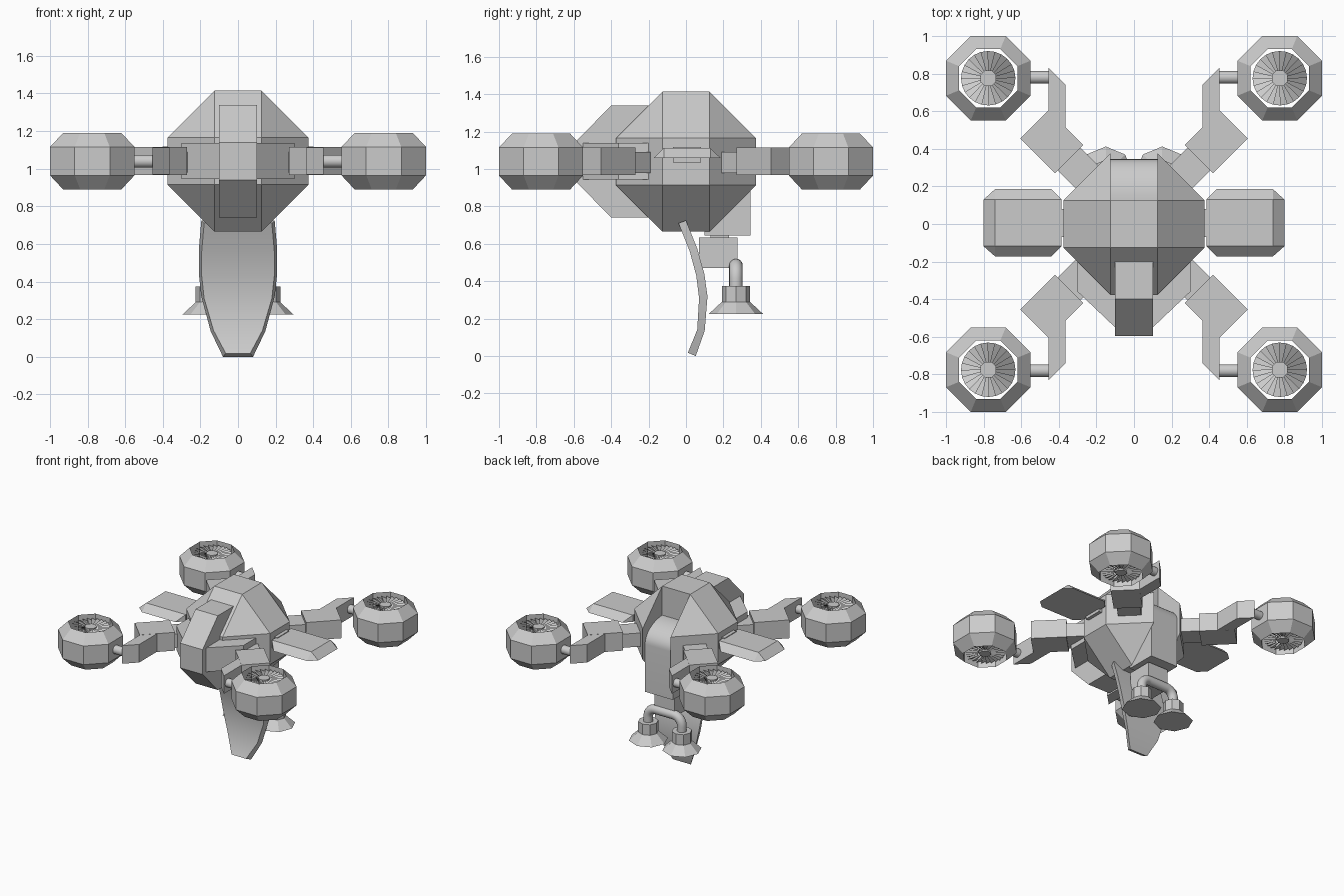
import bpy, bmesh, math
from math import sin, cos, pi

if "Cube" in bpy.data.objects:
    bpy.data.objects.remove(bpy.data.objects["Cube"])

grey = bpy.data.materials.new("light_grey")
grey.diffuse_color = (0.6, 0.6, 0.6, 1)
grey.use_nodes = True
grey.node_tree.nodes["Principled BSDF"].inputs["Base Color"].default_value = grey.diffuse_color
ZC = 1.04            # height of the hull centre line
SIGNS = (-1, 1)


def finish(name, bm, solid=True):
    if solid:
        bmesh.ops.recalc_face_normals(bm, faces=bm.faces[:])
    me = bpy.data.meshes.new(name)
    bm.to_mesh(me)
    bm.free()
    me.materials.append(grey)
    ob = bpy.data.objects.new(name, me)
    bpy.context.collection.objects.link(ob)
    bpy.ops.object.select_all(action='DESELECT')
    ob.select_set(True)
    bpy.context.view_layer.objects.active = ob
    bpy.ops.object.shade_smooth_by_angle(angle=math.radians(30))
    return ob


def hull(name, pts):
    """Convex solid around a few points."""
    bm = bmesh.new()
    vs = [bm.verts.new(p) for p in pts]
    r = bmesh.ops.convex_hull(bm, input=vs)
    junk = {v for v in r["geom_interior"] + r["geom_unused"]
            if isinstance(v, bmesh.types.BMVert)}
    bmesh.ops.delete(bm, geom=list(junk), context='VERTS')
    bmesh.ops.dissolve_limit(bm, angle_limit=0.01, verts=bm.verts[:], edges=bm.edges[:])
    return finish(name, bm)


def box(name, x, y, z):
    return hull(name, [(a, b, c) for a in x for b in y for c in z])


def slab(name, pts, lo, hi):
    """Convex plan outline given thickness in z."""
    return hull(name, [(x, y, z) for x, y in pts for z in (lo, hi)])


def loft(name, rings, closed=False):
    """Skin a row of point rings, capped unless closed into a loop."""
    bm = bmesh.new()
    rows = [[bm.verts.new(p) for p in r] for r in rings]
    n = len(rows[0])
    pairs = list(zip(rows, rows[1:]))
    if closed:
        pairs.append((rows[-1], rows[0]))
    else:
        bm.faces.new(rows[0])
        bm.faces.new(rows[-1])
    for a, b in pairs:
        for i in range(n):
            j = (i + 1) % n
            bm.faces.new((a[i], a[j], b[j], b[i]))
    return finish(name, bm)


def turned(name, x, y, profile, n=8, turn=0.0, closed=False):
    """Upright turned part from (radius, z) pairs."""
    return loft(name, [[(x + r * cos(turn + 2 * pi * i / n),
                         y + r * sin(turn + 2 * pi * i / n), z) for i in range(n)]
                       for r, z in profile], closed)


# Faceted body with an open channel down its back
A, B = 0.125, 0.375
corners = [(sx * p[0], sy * p[1], ZC + sz * p[2])
           for p in ((B, A, A), (A, B, A), (A, A, B))
           for sx in SIGNS for sy in SIGNS for sz in SIGNS]
for s in SIGNS:
    hull("body_side", [c for c in corners if c[0] * s > 0])
hull("body_core", [c for c in corners if abs(c[0]) < 0.2 and c[1] < 0.2])

# Crossed nose plates
nose = [(0.3, -0.2), (0.3, -0.4), (0.1, -0.595)]
hull("nose_vertical", [(x, y, ZC + s * h) for h, y in nose for s in SIGNS for x in (-0.1, 0.1)])
slab("nose_horizontal", [(s * h, y) for h, y in ((0.3, -0.2), (0.3, -0.36), (0.1, -0.55))
                         for s in SIGNS], 0.944, 1.138)

# Rounded back pack
pack = [(0.1, 0.645), (0.345, 0.645)]
pack += [(0.125 + 0.22 * cos(t * pi / 24), 1.03 + 0.15 * sin(t * pi / 24)) for t in range(13)]
pack += [(0.1, 1.18)]
loft("back_pack", [[(x, y, z) for y, z in pack] for x in (-0.124, 0.124)])

# Curved front leg: half width, front (y, z), back (y, z)
leg = [(0.195, -0.04, 0.71, 0.0, 0.725), (0.208, 0.02, 0.56, 0.06, 0.575),
       (0.208, 0.055, 0.43, 0.098, 0.44), (0.195, 0.07, 0.31, 0.115, 0.32),
       (0.145, 0.06, 0.14, 0.1, 0.135), (0.08, 0.01, 0.018, 0.052, 0.0)]
loft("front_leg", [[(-w + 0.015, yf, zf), (w - 0.015, yf, zf), (w, yb, zb), (-w, yb, zb)]
                   for w, yf, zf, yb, zb in leg])

# Rear stand: bracket, arched pipe and two flared feet
box("bracket_neck", (-0.05, 0.05), (0.13, 0.23), (0.6, 0.66))
box("bracket", (-0.09, 0.09), (0.07, 0.275), (0.47, 0.635))
path = [(-0.15, 0.36, 0.0)]
path += [(-0.08 - 0.07 * cos(t * pi / 12), 0.415 + 0.07 * sin(t * pi / 12), t * pi / 12)
         for t in range(7)]
path += [(-x, z, pi - a) for x, z, a in reversed(path)]
R = 0.036
loft("stand_pipe", [[(x - R * cos(u) * cos(a), 0.267 + R * sin(u), z + R * cos(u) * sin(a))
                     for u in (2 * pi * i / 16 for i in range(16))] for x, z, a in path])
for s in SIGNS:
    turned("foot", s * 0.15, 0.267, [(0.075, 0.375), (0.075, 0.29), (0.145, 0.225)])

# Side wings with bevelled upper edges
for s in SIGNS:
    top = [(x, y, 1.112) for x in (0.385, 0.738) for y in (-0.118, 0.13)]
    low = [(x, y, 1.058) for x, y in ((0.385, -0.118), (0.385, 0.13), (0.44, 0.186),
                                      (0.738, 0.186), (0.8, 0.13), (0.8, -0.118),
                                      (0.738, -0.173), (0.44, -0.173))]
    hull("side_wing", [(s * x, y, z) for x, y, z in top + low])
    box("wing_mount", (s * 0.36, s * 0.402), (-0.07, 0.08), (1.035, 1.118))


def fan(x, y, z, up):
    """Ring of overlapping tilted blades."""
    bm = bmesh.new()
    n = 24
    for i in range(n):
        a, b = 2 * pi * i / n, 2 * pi * (i + 1.1) / n
        q = [(0.04, a, 0), (0.145, a, 0), (0.145, b, 0.02), (0.04, b, 0.012)]
        vs = [bm.verts.new((x + r * cos(t), y + r * sin(t), z + up * h)) for r, t, h in q]
        bm.faces.new(vs if up > 0 else vs[::-1])
    finish("fan_blades", bm, solid=False)


# Four jointed arms carrying ducted rotors
K = 1 / cos(pi / 8)
for sx in SIGNS:
    for sy in SIGNS:
        def place(pts):
            return [(sx * x, sy * y) for x, y in pts]
        slab("arm_root", place([(0.09, 0.21), (0.21, 0.09), (0.421, 0.299), (0.299, 0.421)]),
             0.98, 1.09)
        slab("arm_elbow", place([(0.605, 0.455), (0.42, 0.27), (0.27, 0.42), (0.455, 0.605)]),
             0.967, 1.115)
        slab("arm_tip", place([(0.365, 0.515), (0.365, 0.74), (0.455, 0.83), (0.455, 0.605)]),
             0.968, 1.114)
        cx, cy = sx * 0.775, sy * 0.775
        loft("rotor_axle", [[(sx * x, sy * 0.78 + 0.034 * cos(u), ZC + 0.034 * sin(u))
                             for u in (2 * pi * i / 16 for i in range(16))]
                            for x in (0.44, 0.56)])
        turned("rotor_duct", cx, cy,
               [(r * K, ZC + h) for r, h in ((0.155, 0.15), (0.225, 0.075),
                                             (0.225, -0.075), (0.155, -0.15))],
               turn=pi / 8, closed=True)
        turned("rotor_hub", cx, cy, [(0.045, ZC - 0.125), (0.045, ZC + 0.125)], turn=pi / 8)
        fan(cx, cy, ZC + 0.105, 1)
        fan(cx, cy, ZC - 0.105, -1)
